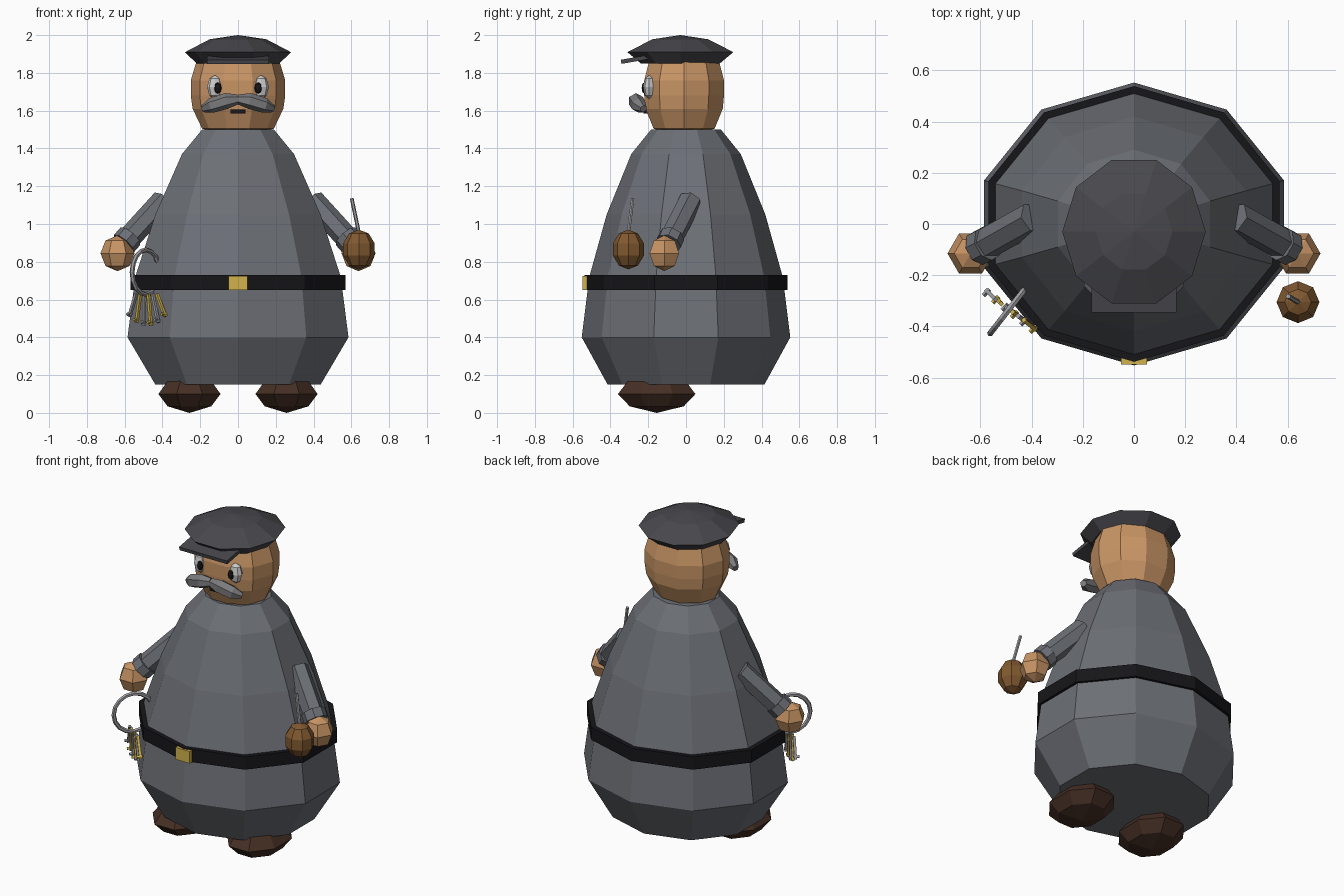
import bpy, bmesh
from math import cos, sin, pi, radians
from mathutils import Vector

if "Cube" in bpy.data.objects:
    bpy.data.objects.remove(bpy.data.objects["Cube"])


def mat(name, r, g, b):
    m = bpy.data.materials.new(name)
    m.diffuse_color = (r, g, b, 1)
    m.use_nodes = True
    m.node_tree.nodes["Principled BSDF"].inputs["Base Color"].default_value = m.diffuse_color
    return m


CLOTH = mat("grey_cloth", .15, .16, .18)
CAP = mat("dark_cloth", .065, .065, .075)
BLACK = mat("black", .008, .008, .01)
SKIN = mat("skin", .58, .30, .13)
GOLD = mat("gold", .65, .45, .07)
SHOE = mat("shoe_leather", .06, .028, .018)
WOOD = mat("wood", .22, .10, .03)
STEEL = mat("steel", .35, .35, .37)
HAIR = mat("grey_hair", .2, .2, .21)
WHITE = mat("white", .85, .85, .85)


def finish(name, bm, m):
    bmesh.ops.remove_doubles(bm, verts=bm.verts, dist=1e-5)
    bmesh.ops.recalc_face_normals(bm, faces=bm.faces)
    me = bpy.data.meshes.new(name)
    bm.to_mesh(me)
    bm.free()
    me.materials.append(m)
    ob = bpy.data.objects.new(name, me)
    bpy.context.collection.objects.link(ob)
    return ob


def skin_rings(name, rings, m):
    """Join a list of point rings with quads and cap both ends."""
    bm = bmesh.new()
    vs = [[bm.verts.new(p) for p in r] for r in rings]
    n = len(vs[0])
    for a, b in zip(vs, vs[1:]):
        for i in range(n):
            j = (i + 1) % n
            bm.faces.new((a[i], a[j], b[j], b[i]))
    bm.faces.new(vs[0])
    bm.faces.new(vs[-1])
    return finish(name, bm, m)


def lathe(name, profile, m, n=10, turn=0, centre=(0, 0)):
    """Profile rows are (x radius, y radius, z)."""
    ang = [radians(turn) + 2 * pi * i / n for i in range(n)]
    return skin_rings(name, [[(centre[0] + rx * cos(a), centre[1] + ry * sin(a), z)
                              for a in ang] for rx, ry, z in profile], m)


def ball(name, c, r, m, n=8, rows=4, turn=0):
    prof = []
    for k in range(rows + 1):
        t = pi * k / rows
        s = max(sin(t), .001)
        prof.append((r[0] * s, r[1] * s, c[2] - r[2] * cos(t)))
    return lathe(name, prof, m, n, turn, c[:2])


def tube(name, pts, radii, m, n=6):
    pts = [Vector(p) for p in pts]
    rings = []
    for i, p in enumerate(pts):
        d = (pts[min(i + 1, len(pts) - 1)] - pts[max(i - 1, 0)]).normalized()
        u = d.cross(Vector((0, 1, 0))).normalized()
        v = d.cross(u)
        rings.append([p + radii[i] * (u * cos(2 * pi * k / n) + v * sin(2 * pi * k / n))
                      for k in range(n)])
    return skin_rings(name, rings, m)


def box(name, c, size, m, rot=(0, 0, 0)):
    bm = bmesh.new()
    bmesh.ops.create_cube(bm, size=1)
    bmesh.ops.scale(bm, vec=size, verts=bm.verts)
    ob = finish(name, bm, m)
    ob.location, ob.rotation_euler = c, rot
    return ob


# Robe, belt and buckle
lathe("robe", [(.46, .415, .15), (.615, .552, .4), (.572, .512, .72),
               (.46, .42, 1.05), (.312, .29, 1.37), (.2, .185, 1.5)], CLOTH, turn=18)
lathe("belt", [(.598, .538, .65), (.598, .538, .73)], BLACK, turn=18)
box("buckle", (0, -.53, .688), (.1, .035, .075), GOLD)

# Head and cap
lathe("head", [(.1, .09, 1.48), (.19, .17, 1.505), (.24, .215, 1.61), (.25, .222, 1.68),
               (.25, .222, 1.76), (.22, .195, 1.86), (.1, .09, 1.92)], SKIN, centre=(0, -.01))
lathe("cap", [(.22, .22, 1.85), (.28, .295, 1.91), (.15, .155, 1.978), (.001, .001, 2.0)],
      CAP, centre=(0, -.03))
box("visor", (0, -.25, 1.875), (.33, .19, .022), CAP, (radians(10), 0, 0))
box("mouth", (0, -.215, 1.595), (.08, .02, .02), BLACK)

# Paired parts
for s, side in ((-1, "right"), (1, "left")):
    ball(side + "_eye", (s * .122, -.195, 1.725), (.042, .032, .063), WHITE)
    ball(side + "_pupil", (s * .107, -.221, 1.72), (.021, .014, .03), BLACK)
    tube(side + "_moustache",
         [(0, -.262, 1.66), (s * .06, -.265, 1.652), (s * .14, -.25, 1.628), (s * .185, -.225, 1.61)],
         [.026, .042, .04, .02], HAIR)
    tube(side + "_arm", [(s * .395, .025, 1.125), (s * .6, -.09, .9)], [.062, .062], CLOTH)
    tube(side + "_cuff", [(s * .57, -.075, .935), (s * .605, -.093, .895)], [.07, .07], CLOTH, 8)
    ball(side + "_hand", (s * .638, -.115, .845), (.09, .09, .095), SKIN, 6, 4)
    lathe(side + "_shoe", [(.001, .001, 0), (.125, .155, .035), (.178, .222, .1),
                           (.12, .16, .175), (.001, .001, .185)], SHOE, 8, 22.5, (s * .257, -.155))

# Gourd with its stick
ball("gourd", (.64, -.305, .865), (.088, .086, .105), WOOD, 8, 5)
tube("gourd_stick", [(.645, -.308, .93), (.602, -.282, 1.135)], [.01, .01], STEEL)

# Key ring hanging on the belt
bpy.ops.mesh.primitive_torus_add(major_segments=16, minor_segments=6, major_radius=.118,
                                 minor_radius=.013, location=(-.488, -.333, .745),
                                 rotation=(pi / 2, 0, radians(52)))
ring = bpy.context.object
ring.name = "key_ring"
ring.data.materials.append(STEEL)

# Keys fan out across the ring
for i in range(6):
    t = i / 2.5 - 1
    top = Vector((-.485 + .055 * t, -.335 - .04 * t, .63))
    end = Vector((-.48 + .095 * t, -.335 - .075 * t, .46 + .05 * t * t))
    tube("key_%d" % (i + 1), [top, end], [.011, .011], STEEL if i % 2 == 0 else GOLD, 4)
    tube("key_bit_%d" % (i + 1), [end.lerp(top, .1) + Vector((-.016, -.016, 0)),
                                  end.lerp(top, .1) + Vector((.008, .008, .001))],
         [.009, .009], STEEL if i % 2 == 0 else GOLD, 4)
